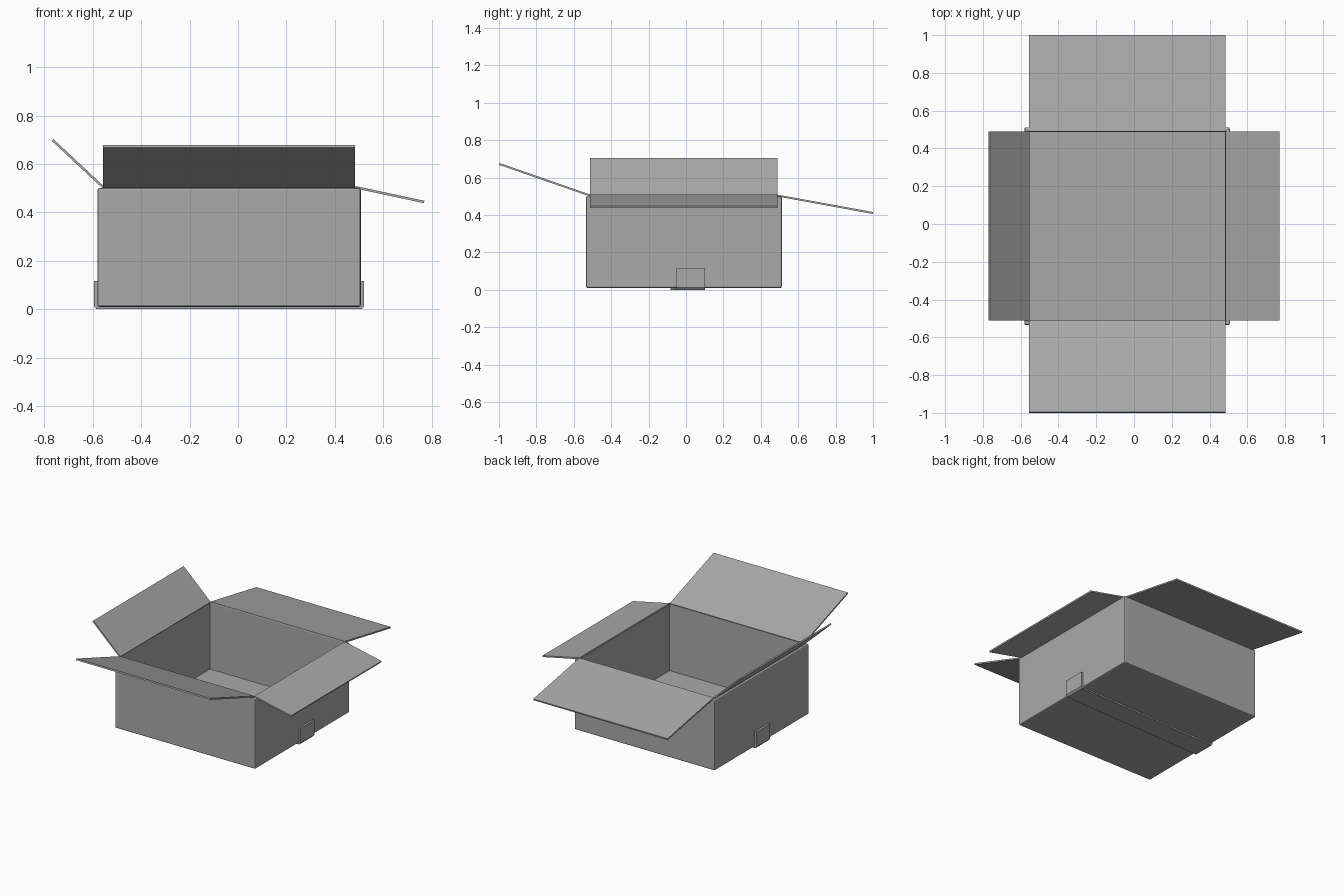
import bpy
import bmesh
from mathutils import Vector

old = bpy.data.objects.get("Cube")
if old:
    bpy.data.objects.remove(old, do_unlink=True)

# Single cardboard colour
grey = bpy.data.materials.new("plain_grey")
colour = (0.4, 0.4, 0.4, 1)
grey.diffuse_color = colour
grey.use_nodes = True
grey.node_tree.nodes["Principled BSDF"].inputs["Base Color"].default_value = colour


def finish(name, bm):
    bmesh.ops.recalc_face_normals(bm, faces=bm.faces)
    mesh = bpy.data.meshes.new(name)
    bm.to_mesh(mesh)
    bm.free()
    mesh.materials.append(grey)
    obj = bpy.data.objects.new(name, mesh)
    bpy.context.collection.objects.link(obj)
    return obj


def prism(name, outline, start, end):
    """Closed outline swept along the straight line between two placement functions."""
    bm = bmesh.new()
    a = [bm.verts.new(start(p)) for p in outline]
    b = [bm.verts.new(end(p)) for p in outline]
    bm.faces.new(a)
    bm.faces.new(b)
    for i in range(len(a)):
        j = (i + 1) % len(a)
        bm.faces.new((a[i], a[j], b[j], b[i]))
    return finish(name, bm)


# Open box: softened block, hollowed from the top
X0, X1, Y0, Y1, Z0, Z1 = -0.58, 0.507, -0.535, 0.512, 0.01, 0.5
WALL, ROUND, FLOOR = 0.023, 0.008, 0.034
bm = bmesh.new()
bmesh.ops.create_cube(bm, size=1)
for v in bm.verts:
    v.co = (X1 if v.co.x > 0 else X0, Y1 if v.co.y > 0 else Y0, Z1 if v.co.z > 0 else Z0)
bmesh.ops.bevel(bm, geom=bm.edges[:], offset=ROUND, segments=2, profile=0.5, affect='EDGES')
top = max(bm.faces, key=lambda f: f.calc_center_median().z)
bmesh.ops.inset_region(bm, faces=[top], thickness=WALL - ROUND)
top = max((f for f in bm.faces if f.normal.z > 0.99), key=lambda f: f.calc_area())
well = bmesh.ops.extrude_discrete_faces(bm, faces=[top])["faces"][0]
for v in well.verts:
    v.co.z = FLOOR
finish("box_body", bm)

# Four thin flaps, each from its hinge to its tip
THICK = 0.01
IX0, IX1, IY0, IY1 = X0 + WALL, X1 - WALL, Y0 + WALL, Y1 - WALL


def flap(name, axis, hinge, tip, low, high):
    h, t = Vector(hinge), Vector(tip)
    d = (t - h).normalized()
    n = Vector((-d.y, d.x)) * THICK / 2
    outline = [h - n, t - n, t + n, h + n]

    def at(s):
        if axis == "x":
            return lambda p: (p.x, s, p.y)
        return lambda p: (s, p.x, p.y)
    prism(name, outline, at(low), at(high))


flap("front_flap", "y", (IY0, 0.504), (-0.998, 0.673), IX0, IX1)
flap("back_flap", "y", (IY1, 0.504), (0.999, 0.411), IX0, IX1)
flap("right_flap", "x", (IX0, 0.504), (-0.767, 0.7), IY0, IY1)
flap("left_flap", "x", (IX1, 0.504), (0.769, 0.443), IY0, IY1)

# Sealing tape: slightly skewed strip under the box, turned up both ends
MID, HALF, TOP = (X0 + X1) / 2, (X1 - X0) / 2, 0.116
OUT = HALF + 0.014
side = [(HALF - 0.002, TOP), (OUT, TOP), (OUT, 0.012), (OUT - 0.01, 0)]
inner = (HALF - 0.002, Z0 + 0.002)
mirror = [(-x, z) for x, z in reversed(side)]
strip = [inner] + side + mirror + [(-inner[0], inner[1])]


def skew(offset):
    return lambda p: (MID + p[0], 0.009 + 0.03 * p[0] + offset, p[1])


prism("sealing_tape", strip, skew(-0.076), skew(0.076))
